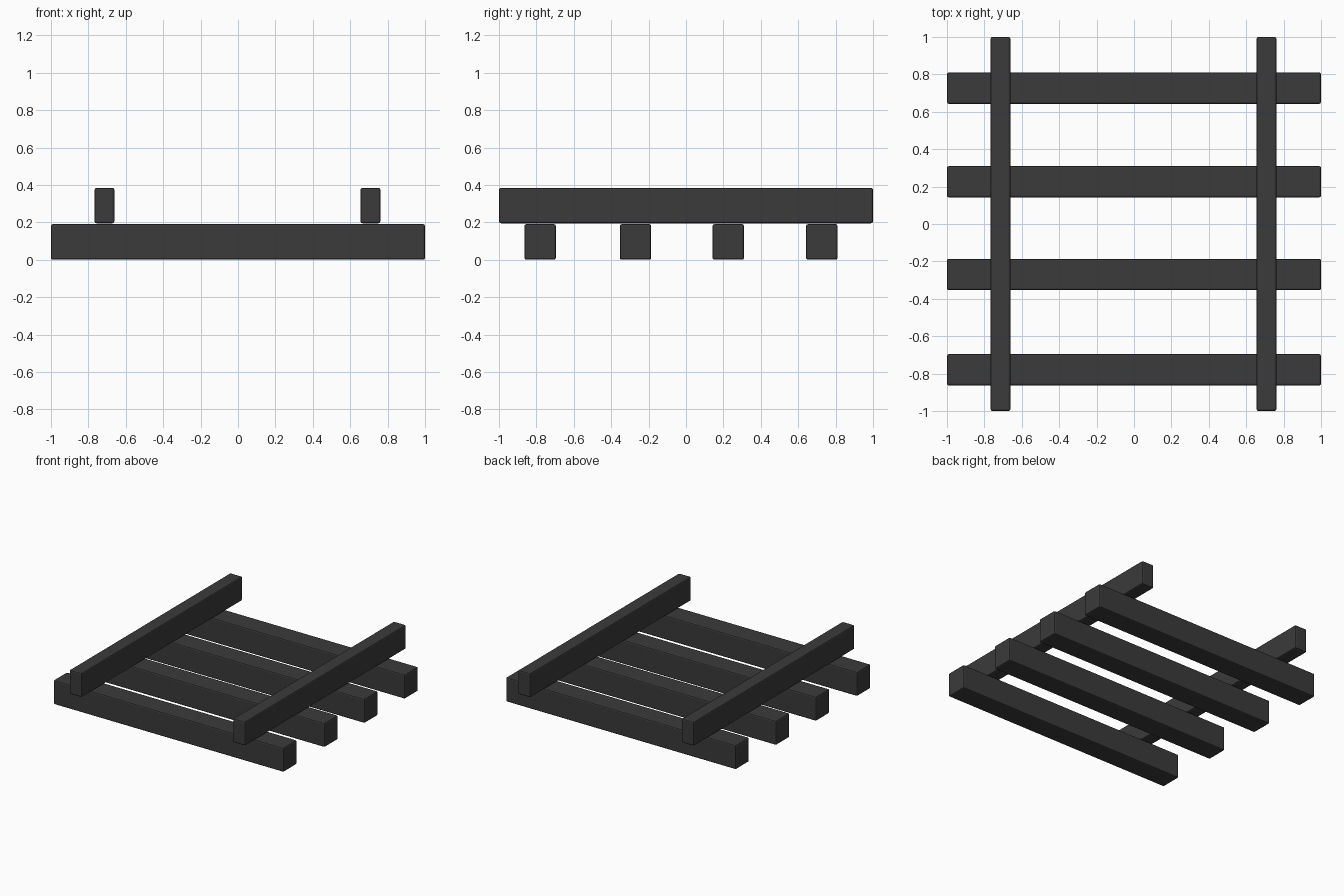
import bpy

if "Cube" in bpy.data.objects:
    bpy.data.objects.remove(bpy.data.objects["Cube"])

# One dark grey for the whole model
grey = bpy.data.materials.new("dark grey")
grey.diffuse_color = (0.043, 0.043, 0.043, 1.0)
grey.use_nodes = True
grey.node_tree.nodes["Principled BSDF"].inputs["Base Color"].default_value = grey.diffuse_color


def beam(name, x, y, z):
    """Box between (min, max) ranges with slightly softened edges."""
    ranges = (x, y, z)
    bpy.ops.mesh.primitive_cube_add(size=1, location=[(a + b) / 2 for a, b in ranges])
    ob = bpy.context.object
    ob.name = name
    ob.scale = [b - a for a, b in ranges]
    bpy.ops.object.transform_apply(location=False, rotation=False, scale=True)
    ob.data.materials.append(grey)
    bevel = ob.modifiers.new("soft edges", 'BEVEL')
    bevel.width = 0.01
    bevel.segments = 2
    return ob


# Four cross ties lying on the ground
for i, y in enumerate((-0.78, -0.27, 0.226, 0.726)):
    beam(f"cross_tie_{i + 1}", (-1, 1), (y - 0.084, y + 0.084), (0, 0.19))

# Two rails resting across the ties
for side, x in (("left", -0.714), ("right", 0.708)):
    beam(f"{side}_rail", (x - 0.053, x + 0.053), (-1, 1), (0.195, 0.384))
